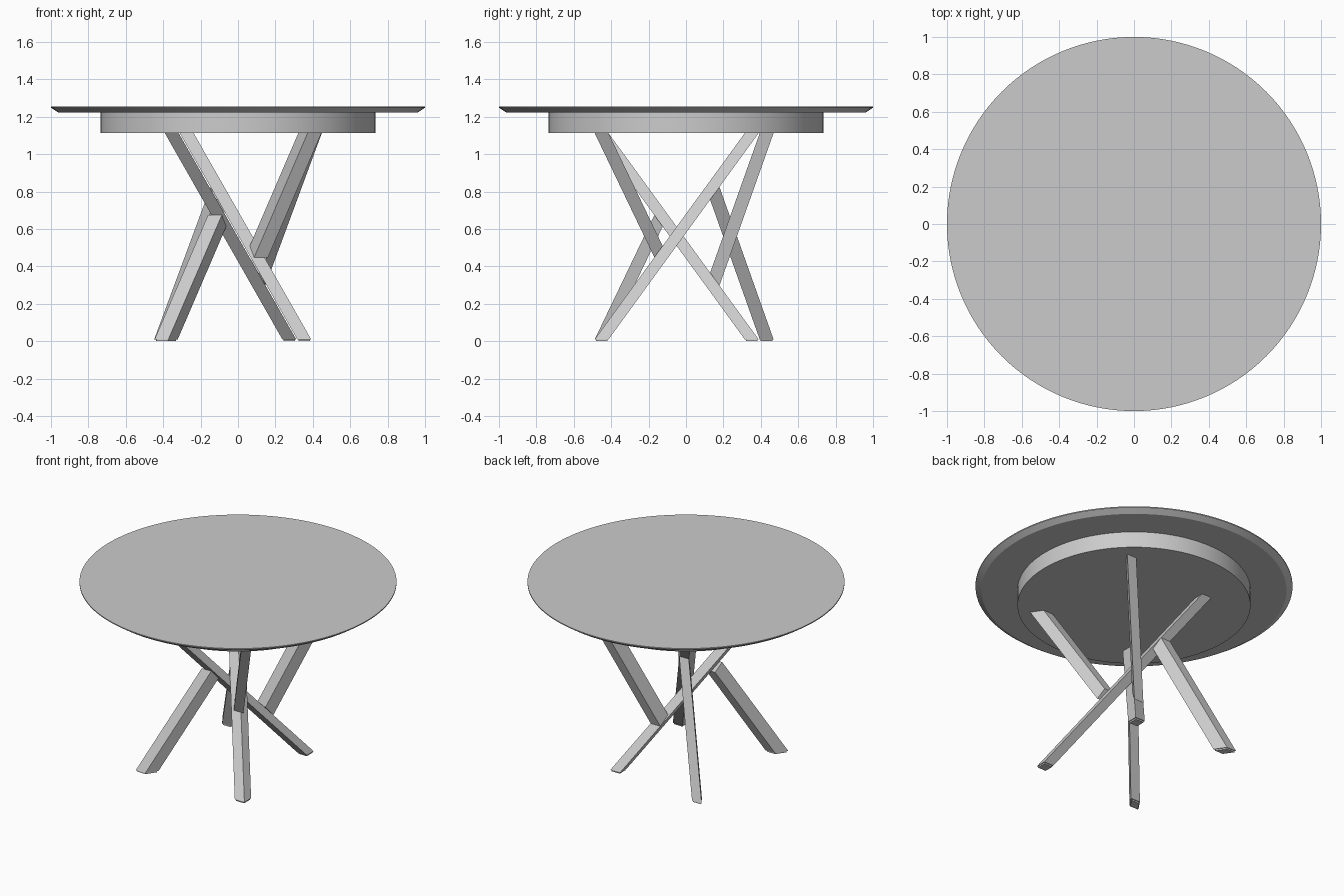
import bpy, bmesh, math
from mathutils import Vector, Matrix

if "Cube" in bpy.data.objects:
    bpy.data.objects.remove(bpy.data.objects["Cube"])

Z0, Z1 = 0.01, 1.112          # leg foot and leg top heights
H = Z1 - Z0
FLIP = (Matrix.Translation((0, 0, (Z0 + Z1) / 2)) @ Matrix.Rotation(math.pi, 4, 'Y')
        @ Matrix.Translation((0, 0, -(Z0 + Z1) / 2)))


def finish(name, bm):
    bmesh.ops.recalc_face_normals(bm, faces=bm.faces)
    me = bpy.data.meshes.new(name)
    bm.to_mesh(me)
    bm.free()
    ob = bpy.data.objects.new(name, me)
    bpy.context.collection.objects.link(ob)
    return ob


def turned(name, profile, n=128):
    """Solid disc from (radius, z) rings, capped at both ends."""
    bm = bmesh.new()
    rings = [[bm.verts.new((r * math.cos(2 * math.pi * i / n),
                            r * math.sin(2 * math.pi * i / n), z)) for i in range(n)]
             for r, z in profile]
    for a, b in zip(rings, rings[1:]):
        for i in range(n):
            j = (i + 1) % n
            bm.faces.new((a[i], a[j], b[j], b[i]))
    bm.faces.new(rings[0])
    bm.faces.new(rings[-1])
    ob = finish(name, bm)
    bpy.context.view_layer.objects.active = ob
    ob.select_set(True)
    bpy.ops.object.shade_smooth_by_angle(angle=math.radians(30))
    ob.select_set(False)


def prism(name, low, high, matrix=None):
    bm = bmesh.new()
    a = [bm.verts.new(p) for p in low]
    b = [bm.verts.new(p) for p in high]
    bm.faces.new(a)
    bm.faces.new(b)
    for i in range(4):
        j = (i + 1) % 4
        bm.faces.new((a[i], a[j], b[j], b[i]))
    if matrix:
        bmesh.ops.transform(bm, matrix=matrix, verts=bm.verts)
    finish(name, bm)


def section(x, y, skew):
    """Foot outline: front edge starts at x, back edge is shifted by skew."""
    w = 0.074
    return [Vector((x, y, Z0)), Vector((x + w, y, Z0)),
            Vector((x + w + skew, y + w, Z0)), Vector((x + skew, y + w, Z0))]


def leg(foot, slope, plane=None):
    """Top corners; a plane (y, dy/dz) cuts the end against a long leg."""
    top = []
    for p in foot:
        h = H if plane is None else (plane[0] - p.y) / (slope[1] - plane[1])
        top.append(p + Vector((slope[0] * h, slope[1] * h, h)))
    return top


def foot_pad(name, foot):
    c = sum(foot, Vector()) / 4
    up = [c + (p - c) * 0.85 for p in foot]
    prism(name, [Vector((p.x, p.y, 0)) for p in up], up)


# Table top with undercut edge, and round apron
turned("table_top", [(0.962, 1.223), (1.0, 1.249), (1.0, 1.256)])
turned("apron", [(0.735, Z1), (0.735, 1.223)])

# Two crossing long legs, related by a half turn about the y axis
long_slope = (-0.628 / H, 0.802 / H)
long_foot = section(0.317, -0.488, 0)
long_top = leg(long_foot, long_slope)
prism("long_leg_a", long_foot, long_top)
prism("long_leg_b", long_foot, long_top, FLIP)

# Short legs butt against the long legs, below and (half turned) above
k = long_slope[1]
front_foot = section(-0.446, -0.488, 0.05)
back_foot = section(-0.398, 0.394, -0.05)
front_end = leg(front_foot, (0.43, 0.48), (long_top[0].y, -k))
back_end = leg(back_foot, (0.37, -0.355), (long_foot[2].y, k))
for part, foot, end in (("front", front_foot, front_end), ("back", back_foot, back_end)):
    prism(part + "_lower_leg", foot, end)
    prism(part + "_upper_leg", foot, end, FLIP)

# Foot pads under the four feet
flipped_foot = [FLIP @ p for p in long_top]
for i, foot in enumerate((long_foot, flipped_foot, front_foot, back_foot)):
    foot_pad("foot_pad_%d" % (i + 1), foot)
